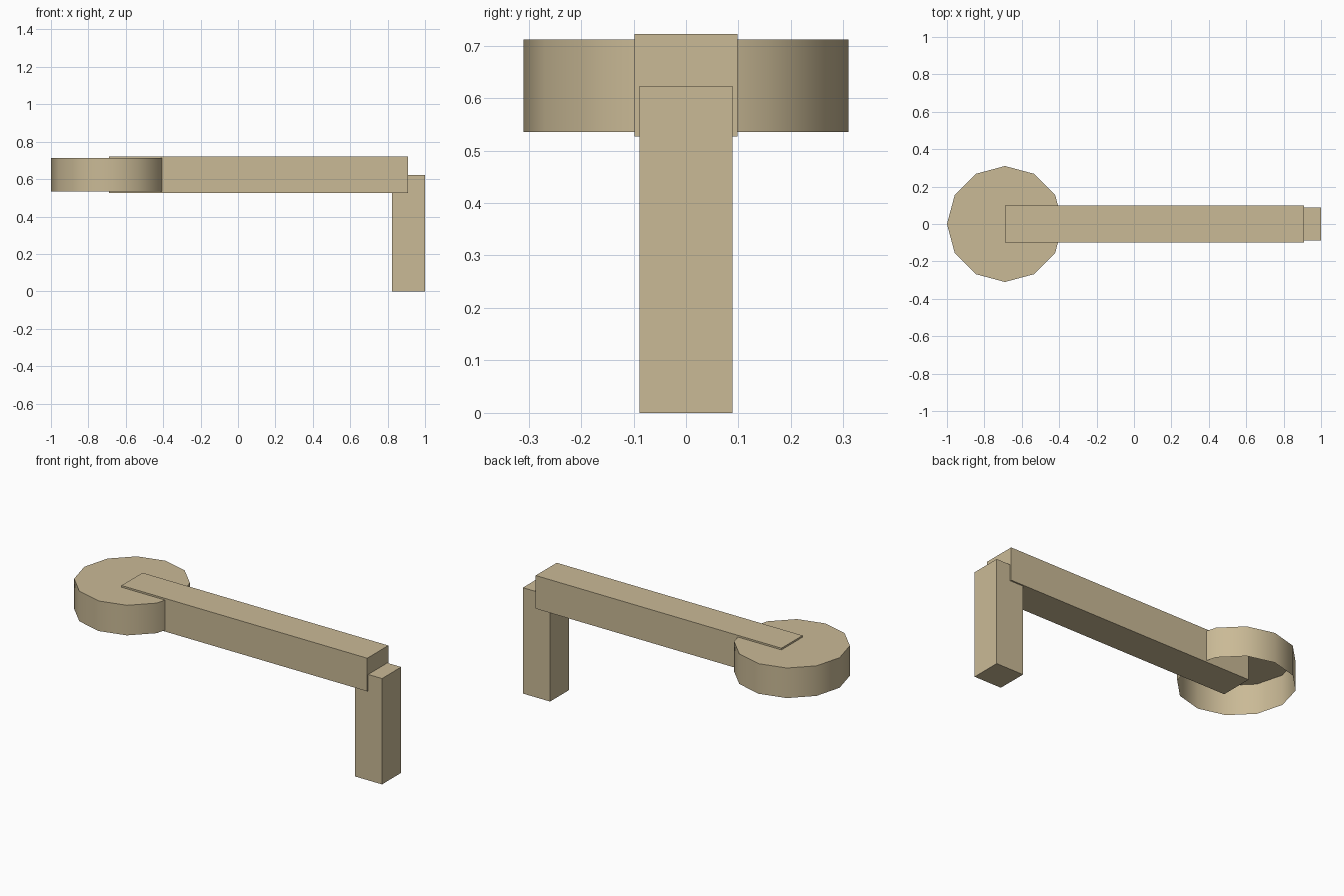
import bpy, bmesh, math

if "Cube" in bpy.data.objects:
    bpy.data.objects.remove(bpy.data.objects["Cube"])

tan = bpy.data.materials.new("tan")
tan.diffuse_color = (0.59, 0.49, 0.305, 1)
tan.use_nodes = True
tan.node_tree.nodes["Principled BSDF"].inputs["Base Color"].default_value = tan.diffuse_color


def box(name, lo, hi):
    """Box between two opposite corners."""
    bpy.ops.mesh.primitive_cube_add(size=1, location=[(a + b) / 2 for a, b in zip(lo, hi)])
    ob = bpy.context.object
    ob.name = name
    ob.scale = [b - a for a, b in zip(lo, hi)]
    bpy.ops.object.transform_apply(location=False, rotation=False, scale=True)
    ob.data.materials.append(tan)
    return ob


# Long horizontal arm and the upright post under its end
box("arm", (-0.69, -0.098, 0.527), (0.91, 0.098, 0.722))
box("post", (0.823, -0.089, 0), (1.0, 0.089, 0.623))

# Twelve-sided cap with an open underside
bpy.ops.mesh.primitive_cylinder_add(vertices=12, radius=0.31, depth=0.177,
                                    location=(-0.69, 0, 0.6235))
cap = bpy.context.object
cap.name = "round_cap"
cap.data.materials.append(tan)
bm = bmesh.new()
bm.from_mesh(cap.data)
bottom = [f for f in bm.faces if f.normal.z < -0.9]
bmesh.ops.delete(bm, geom=bottom, context='FACES_ONLY')
bm.to_mesh(cap.data)
bm.free()
bpy.ops.object.shade_smooth_by_angle(angle=math.radians(40))
